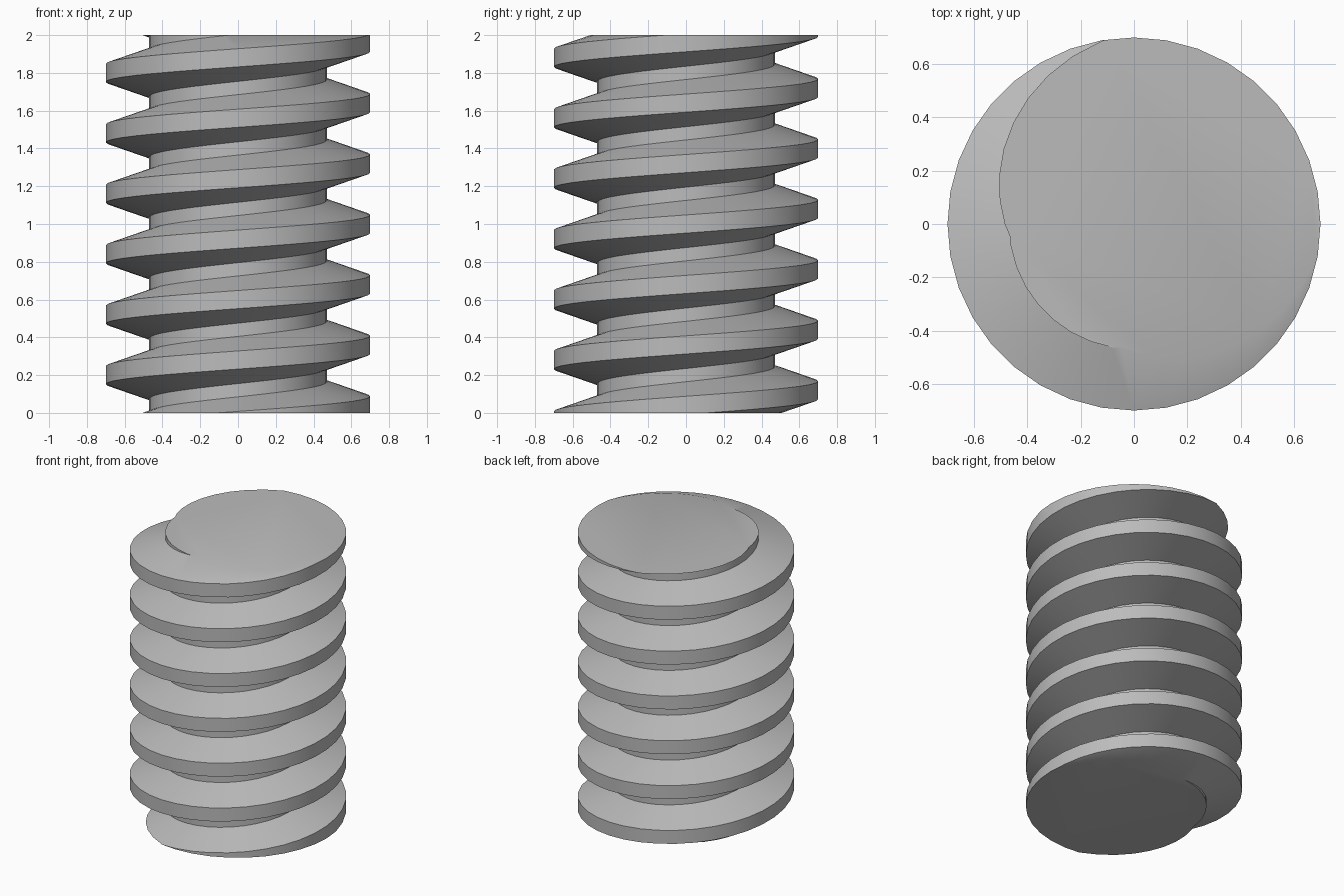
import bpy, bmesh, math

old = bpy.data.objects.get("Cube")
if old:
    bpy.data.objects.remove(old, do_unlink=True)

HEIGHT, PITCH, SEGMENTS, TURNS = 2.0, 0.32, 36, 10
CREST_R, ROOT_R = 0.70, 0.47
CREST_HALF, ROOT_HALF = 0.048, 0.035
START_Z = 0.04 - 2 * PITCH      # crest centre at angle zero, below the base

# One pitch of the thread profile: flat crest, sloping flanks, flat root
profile = [(CREST_R, -CREST_HALF), (CREST_R, CREST_HALF),
           (ROOT_R, PITCH / 2 - ROOT_HALF), (ROOT_R, PITCH / 2 + ROOT_HALF)]
STEP = len(profile)

metal = bpy.data.materials.new("plain grey")
metal.use_nodes = True
grey = (0.5, 0.5, 0.5, 1)
metal.diffuse_color = grey
metal.node_tree.nodes["Principled BSDF"].inputs["Base Color"].default_value = grey

bm = bmesh.new()


def thread_column(j):
    """Profile repeated up the shaft, lifted along the helix at this angle."""
    turn = j / SEGMENTS
    a = turn * math.tau
    column = []
    for n in range(TURNS):
        for r, dz in profile:
            z = START_Z + (n + turn) * PITCH + dz
            column.append(bm.verts.new((r * math.cos(a), r * math.sin(a), z)))
    return column


# Helical skin: the last column joins the first one pitch higher
columns = [thread_column(j) for j in range(SEGMENTS)]
for j in range(SEGMENTS):
    last = j == SEGMENTS - 1
    a = columns[j]
    b = columns[0][STEP:] if last else columns[j + 1]
    for k in range(len(b) - 1):
        bm.faces.new((a[k], b[k], b[k + 1], a[k + 1]))

# Cut flat ends and cap them
for z, up in ((0, -1), (HEIGHT, 1)):
    cut = bmesh.ops.bisect_plane(bm, geom=bm.verts[:] + bm.edges[:] + bm.faces[:],
                                 dist=1e-5, plane_co=(0, 0, z), plane_no=(0, 0, up),
                                 clear_outer=True)
    rim = [e for e in cut["geom_cut"] if isinstance(e, bmesh.types.BMEdge)]
    bmesh.ops.edgeloop_fill(bm, edges=rim)
bmesh.ops.recalc_face_normals(bm, faces=bm.faces[:])

mesh = bpy.data.meshes.new("threaded_rod")
bm.to_mesh(mesh)
bm.free()
mesh.materials.append(metal)
rod = bpy.data.objects.new("threaded_rod", mesh)
bpy.context.collection.objects.link(rod)

# Smooth shading with sharp thread edges
bpy.ops.object.select_all(action="DESELECT")
rod.select_set(True)
bpy.context.view_layer.objects.active = rod
bpy.ops.object.shade_smooth_by_angle(angle=math.radians(30))
